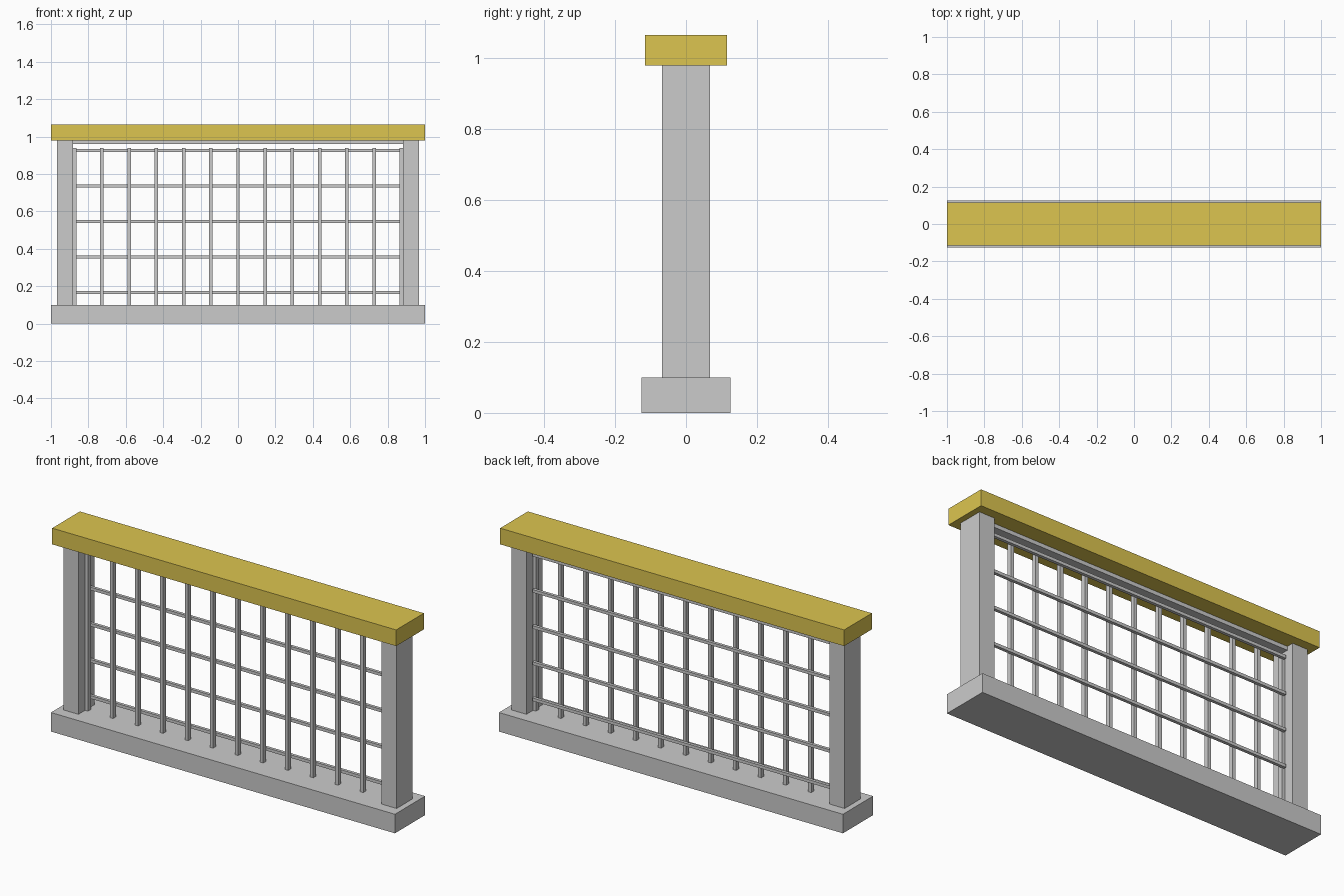
import bpy

if "Cube" in bpy.data.objects:
    bpy.data.objects.remove(bpy.data.objects["Cube"])

def material(name, color):
    m = bpy.data.materials.new(name)
    m.diffuse_color = color
    m.use_nodes = True
    m.node_tree.nodes["Principled BSDF"].inputs["Base Color"].default_value = m.diffuse_color
    return m

def box(name, x, y, z, mat=None):
    """Box spanning the given (min, max) ranges."""
    spans = (x, y, z)
    bpy.ops.mesh.primitive_cube_add(size=1, location=[(a + b) / 2 for a, b in spans])
    o = bpy.context.object
    o.name = name
    o.scale = [b - a for a, b in spans]
    bpy.ops.object.transform_apply(location=False, rotation=False, scale=True)
    if mat:
        o.data.materials.append(mat)
    return o

yellow = material("yellow_paint", (0.72, 0.56, 0.08, 1))

# Base plinth and yellow handrail
box("base", (-1, 1), (-0.125, 0.125), (0, 0.1))
box("handrail", (-1, 1), (-0.115, 0.115), (0.98, 1.065), yellow)

# End posts, running down through the base
for side, s in (("left", -1), ("right", 1)):
    box(side + "_post", (s * 0.925 - 0.044, s * 0.925 + 0.044), (-0.067, 0.067), (0.001, 0.98))

# Slim rail under the handrail
box("upper_rail", (-0.885, 0.885), (-0.03, 0.03), (0.96, 0.985))

# Vertical mesh bars
for i in range(13):
    x = -0.873 + i * 0.1455
    box(f"vertical_bar_{i + 1}", (x - 0.009, x + 0.009), (-0.0115, 0.0115), (0.095, 0.94))

# Horizontal mesh bars, fixed to the back of the verticals
for i in range(5):
    z = 0.165 + i * 0.19
    box(f"horizontal_bar_{i + 1}", (-0.875, 0.875), (0.011, 0.027), (z - 0.008, z + 0.008))
